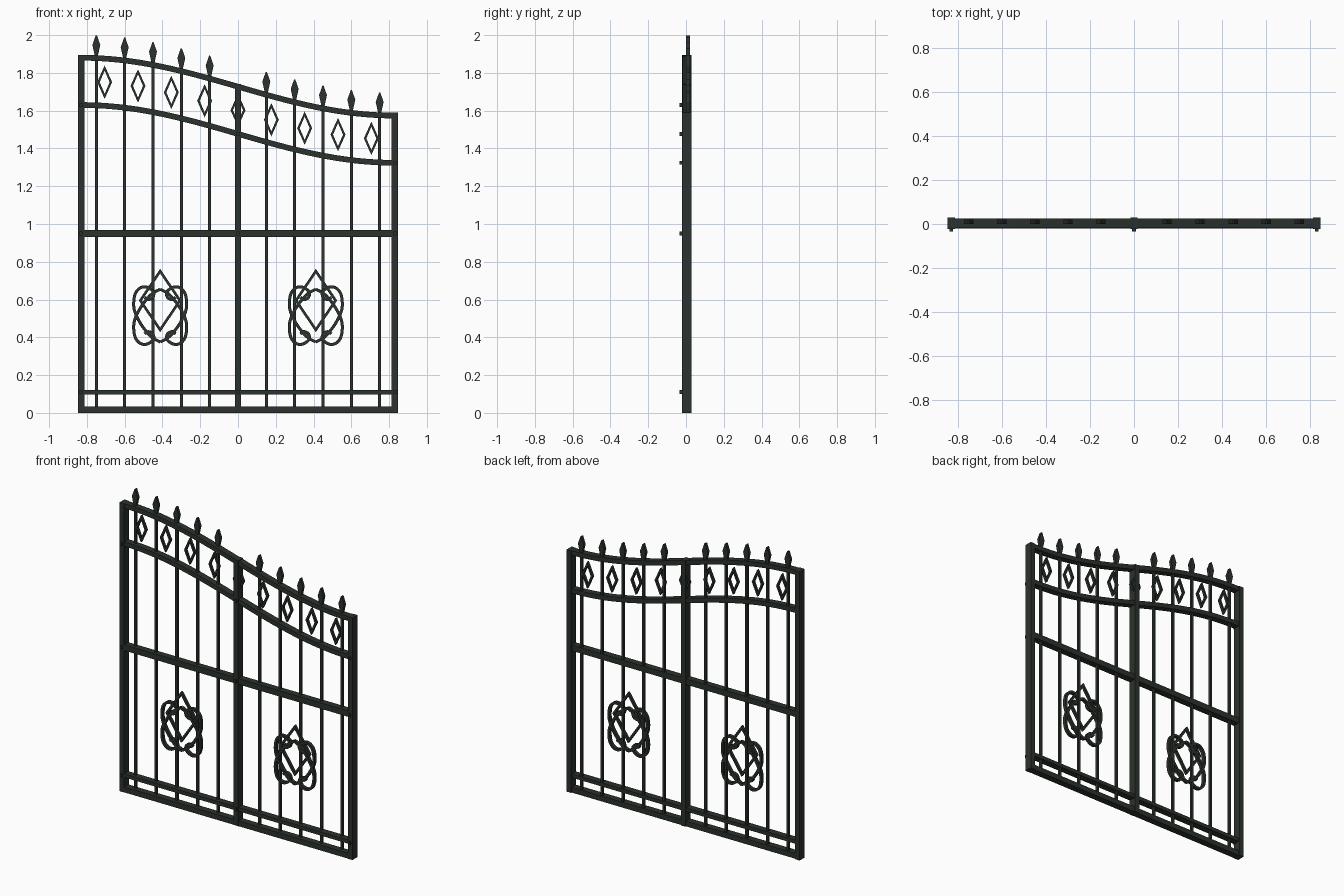
import bpy, bmesh, math
from mathutils import Vector

if "Cube" in bpy.data.objects:
    bpy.data.objects.remove(bpy.data.objects["Cube"])

iron = bpy.data.materials.new("dark green iron")
iron.use_nodes = True
COLOR = (0.024, 0.032, 0.025, 1)
iron.diffuse_color = COLOR
iron.node_tree.nodes["Principled BSDF"].inputs["Base Color"].default_value = COLOR


def finish(name, bm):
    bmesh.ops.recalc_face_normals(bm, faces=bm.faces)
    mesh = bpy.data.meshes.new(name)
    bm.to_mesh(mesh)
    bm.free()
    mesh.materials.append(iron)
    obj = bpy.data.objects.new(name, mesh)
    bpy.context.collection.objects.link(obj)
    return obj


def box(name, x0, x1, y0, y1, z0, z1):
    bm = bmesh.new()
    bmesh.ops.create_cube(bm, size=1)
    for v in bm.verts:
        v.co = (x0 + (v.co.x + .5) * (x1 - x0),
                y0 + (v.co.y + .5) * (y1 - y0),
                z0 + (v.co.z + .5) * (z1 - z0))
    return finish(name, bm)


def strip(name, path, width, y0, y1, closed=False):
    """Flat bar that follows a path in the upright plane."""
    bm = bmesh.new()
    pts = [Vector(p) for p in path]
    n = len(pts)
    rings = []
    for i, p in enumerate(pts):
        a = pts[i - 1] if i or closed else p
        b = pts[(i + 1) % n] if i < n - 1 or closed else p
        d0 = (p - a).normalized() if a != p else (b - p).normalized()
        d1 = (b - p).normalized() if b != p else d0
        m = Vector((-(d0.y + d1.y), d0.x + d1.x)).normalized()
        cut = max(0.45, m.dot(Vector((-d0.y, d0.x))))
        off = m * width / 2 / cut
        l, r = p + off, p - off
        rings.append([bm.verts.new(c) for c in (
            (l.x, y0, l.y), (r.x, y0, r.y), (r.x, y1, r.y), (l.x, y1, l.y))])
    for i in range(n if closed else n - 1):
        q, s = rings[i], rings[(i + 1) % n]
        for k in range(4):
            bm.faces.new((q[k], q[(k + 1) % 4], s[(k + 1) % 4], s[k]))
    if not closed:
        bm.faces.new(rings[0])
        bm.faces.new(rings[-1])
    return finish(name, bm)


def spline(ctrl, steps=5):
    """Smooth path through the control points."""
    c = [Vector(p) for p in ctrl]
    c = [c[0] * 2 - c[1]] + c + [c[-1] * 2 - c[-2]]
    out = []
    for p0, p1, p2, p3 in zip(c, c[1:], c[2:], c[3:]):
        for s in range(steps):
            t = s / steps
            out.append(0.5 * (2 * p1 + (p2 - p0) * t
                              + (2 * p0 - 5 * p1 + 4 * p2 - p3) * t * t
                              + (3 * p1 - p0 - 3 * p2 + p3) * t ** 3))
    return out + [c[-2]]


def diamond(name, x, z, w, h, thick, y0, y1):
    strip(name, [(x, z + h), (x + w, z), (x, z - h), (x - w, z)], thick, y0, y1, True)


HALF = 0.83
DROP = 0.25


def crest(x):
    return 1.727 + 0.153 * math.cos(math.pi * (x + HALF) / (2 * HALF))


# Posts
for name, x in (("right_post", -HALF), ("centre_post", 0), ("left_post", HALF)):
    box(name, x - .017, x + .017, -.022, .03, 0, crest(x) + .015)
    # Bolt heads at the rail joints
    for z in (.11, .95, crest(x) - DROP):
        box("bolt_head", x - .008, x + .008, -.034, -.02, z - .01, z + .01)

# Straight rails
for name, z0, z1 in (("bottom_rail", 0, .035), ("lower_rail", .098, .122),
                     ("middle_rail", .931, .969)):
    box(name, -HALF, HALF, -.02, .024, z0, z1)

# Curved rails
xs = [-HALF + 2 * HALF * i / 32 for i in range(33)]
strip("top_rail", [(x, crest(x)) for x in xs], .03, -.018, .025)
strip("under_rail", [(x, crest(x) - DROP) for x in xs], .03, -.018, .025)

# Upright bars with spear heads
for i in range(-5, 6):
    if i == 0:
        continue
    x, z = i * .15, crest(i * .15)
    box("upright_bar", x - .0075, x + .0075, .002, .018, .02, z + .02)
    bm = bmesh.new()
    half = [(.008, .01), (.011, .025), (.021, .07), (.003, .121)]
    outline = half + [(-a, b) for a, b in reversed(half)]
    face = bm.faces.new([bm.verts.new((x + a, 0, z + b)) for a, b in outline])
    ext = bmesh.ops.extrude_face_region(bm, geom=[face])
    for v in ext["geom"]:
        if isinstance(v, bmesh.types.BMVert):
            v.co.y = .02
    finish("spear_head", bm)

# Small diamonds between the curved rails
for i in range(-4, 5):
    x = i * .1765
    diamond("rail_diamond", x, crest(x) - DROP / 2, .033, .075, .012, 0, .018)

# Scroll ornaments, one per leaf
MID = .515
scroll = spline([(0, .375), (-.05, .405), (-.105, .475), (-.138, .55),
                 (-.134, .625), (-.105, .662), (-.068, .665), (-.035, .64),
                 (-.04, .61), (-.065, .6), (-.082, .612)])
for cx in (-.412, .412):
    diamond("ornament_diamond", cx, .595, .105, .155, .014, -.004, .014)
    for sx in (1, -1):
        for sz in (1, -1):
            strip("scroll", [(cx + sx * p.x, MID + sz * (p.y - MID)) for p in scroll],
                  .016, -.006, .016)
